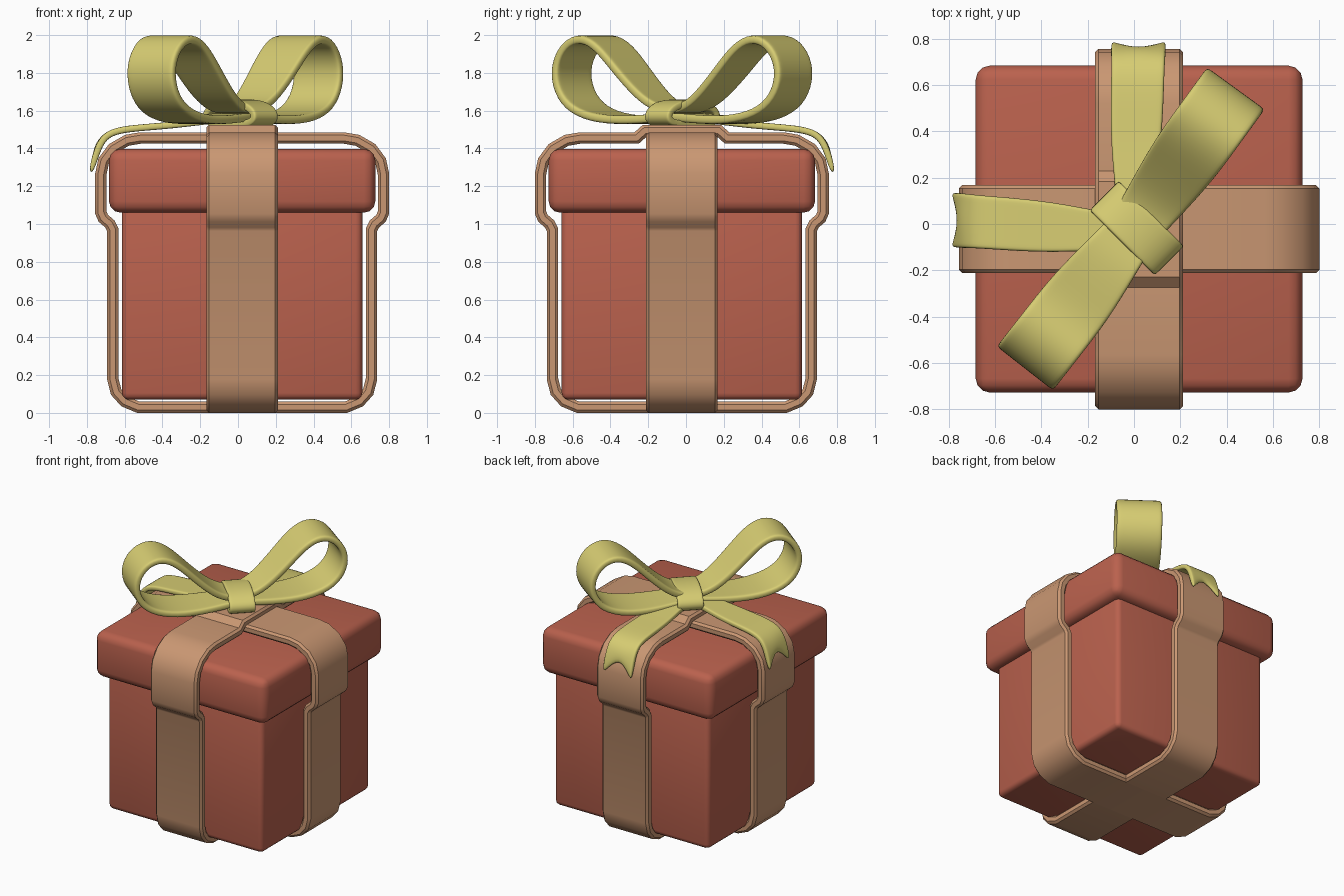
import bpy, math
from mathutils import Vector

if "Cube" in bpy.data.objects:
    bpy.data.objects.remove(bpy.data.objects["Cube"])

CX, CY = 0.022, -0.022


def material(name, rgb):
    m = bpy.data.materials.new(name)
    m.diffuse_color = (*rgb, 1)
    m.use_nodes = True
    m.node_tree.nodes["Principled BSDF"].inputs["Base Color"].default_value = m.diffuse_color
    return m


RED = material("box_red", (0.49, 0.12, 0.075))
TAN = material("ribbon_tan", (0.59, 0.31, 0.17))
YELLOW = material("bow_yellow", (0.68, 0.61, 0.17))


def finish(ob, mat, angle):
    ob.data.materials.append(mat)
    bpy.ops.object.select_all(action='DESELECT')
    ob.select_set(True)
    bpy.context.view_layer.objects.active = ob
    bpy.ops.object.convert(target='MESH')
    bpy.ops.object.shade_smooth_by_angle(angle=math.radians(angle))


def box(name, half, z0, z1, bevel):
    bpy.ops.mesh.primitive_cube_add(size=1, location=(CX, CY, (z0 + z1) / 2))
    ob = bpy.context.object
    ob.name = name
    for v in ob.data.vertices:
        v.co = (v.co.x * 2 * half, v.co.y * 2 * half, v.co.z * (z1 - z0))
    b = ob.modifiers.new("bevel", 'BEVEL')
    b.width, b.segments = bevel, 3
    finish(ob, RED, 40)


def strip(name, mat, rows, origin, angle, thick, columns, closed=False,
          soft=True, notch=0.0):
    """Sweep a flat strip along rows of (distance, z, half width, side shift)."""
    a = math.radians(angle)
    d, p = Vector((math.cos(a), math.sin(a), 0)), Vector((-math.sin(a), math.cos(a), 0))
    base = Vector((origin[0], origin[1], 0))

    def point(row, u):
        s, z, hw, shift = row
        return base + d * s + p * (shift + hw * u) + Vector((0, 0, z))

    verts, n, k = [], len(rows), len(columns)
    for i, row in enumerate(rows):
        for u in columns:
            co = point(row, u)
            if notch and i == n - 1:
                co = co.lerp(point(rows[i - 1], u), notch * (1 - abs(u)))
            verts.append(co)
    faces = []
    for i in range(n if closed else n - 1):
        j = (i + 1) % n
        for c in range(k - 1):
            faces.append((i * k + c, j * k + c, j * k + c + 1, i * k + c + 1))
    me = bpy.data.meshes.new(name)
    me.from_pydata(verts, [], faces)
    ob = bpy.data.objects.new(name, me)
    bpy.context.collection.objects.link(ob)
    sol = ob.modifiers.new("thickness", 'SOLIDIFY')
    sol.thickness, sol.offset, sol.use_even_offset = thick, 0, True
    if soft:
        ob.modifiers.new("smooth", 'SUBSURF').levels = 2
    else:
        b = ob.modifiers.new("bevel", 'BEVEL')
        b.width, b.segments = 0.015, 1
        b.limit_method, b.angle_limit = 'ANGLE', math.radians(65)
    finish(ob, mat, 60 if soft else 35)


# Box and lid
box("box_body", 0.636, 0.07, 1.10, 0.035)
box("box_lid", 0.705, 1.06, 1.397, 0.06)

# Wrapping bands, one per axis; the second steps over the first on top
side = [(0.55, 0.03), (0.622, 0.06), (0.667, 0.11), (0.685, 0.18),
        (0.685, 0.97), (0.70, 1.0), (0.735, 1.03), (0.748, 1.06),
        (0.748, 1.265), (0.733, 1.335), (0.685, 1.40), (0.61, 1.443), (0.54, 1.455)]
for name, angle, bump in (("band_across", 0, []),
                          ("band_front_back", 90, [(0.24, 1.455), (0.195, 1.495)])):
    half = side + bump
    loop = half + [(-s, z) for s, z in reversed(half)]
    strip(name, TAN, [(s, z, 0.19, 0) for s, z in loop], (CX, CY), angle, 0.06,
          (-1, 1), closed=True, soft=False)

# Bow loops
COLS = (-1, -0.82, 0, 0.82, 1)
bow = [(-0.02, 1.60, 0.11), (0.09, 1.615, 0.12), (0.20, 1.68, 0.135), (0.34, 1.82, 0.15),
       (0.45, 1.935, 0.155), (0.56, 1.99, 0.155), (0.67, 1.955, 0.155),
       (0.74, 1.85, 0.155), (0.735, 1.73, 0.155), (0.66, 1.62, 0.155),
       (0.50, 1.56, 0.155), (0.30, 1.548, 0.145), (0.10, 1.56, 0.12), (-0.02, 1.57, 0.11)]
for name, angle in (("bow_loop_back", 54), ("bow_loop_front", 232)):
    strip(name, YELLOW, [(*r, 0) for r in bow], (-0.005, -0.027), angle, 0.045, COLS)

# Knot wrapped round the middle of the bow
knot = [(0.18, 1.545), (0.185, 1.59), (0.11, 1.632), (0, 1.642), (-0.11, 1.632),
        (-0.185, 1.59), (-0.18, 1.545), (-0.1, 1.525), (0.1, 1.525)]
strip("bow_knot", YELLOW, [(s, z, 0.09, 0) for s, z in knot], (0.012, -0.018), -45,
      0.04, COLS, closed=True)

# Forked tails draped over the top edges
drape = [(0.0, 1.56, 0.07), (0.15, 1.548, 0.085), (0.35, 1.522, 0.11), (0.55, 1.508, 0.115),
         (0.67, 1.49, 0.115), (0.735, 1.435, 0.118), (0.785, 1.25, 0.12)]
for name, angle, root, tip in (("bow_tail_left", 180, 0.04, -0.018),
                               ("bow_tail_back", 90, 0.0, -0.02)):
    rows = [(s, z, w, root + (tip - root) * s / 0.785) for s, z, w in drape]
    strip(name, YELLOW, rows, (0, 0), angle, 0.035, COLS, notch=0.75)
